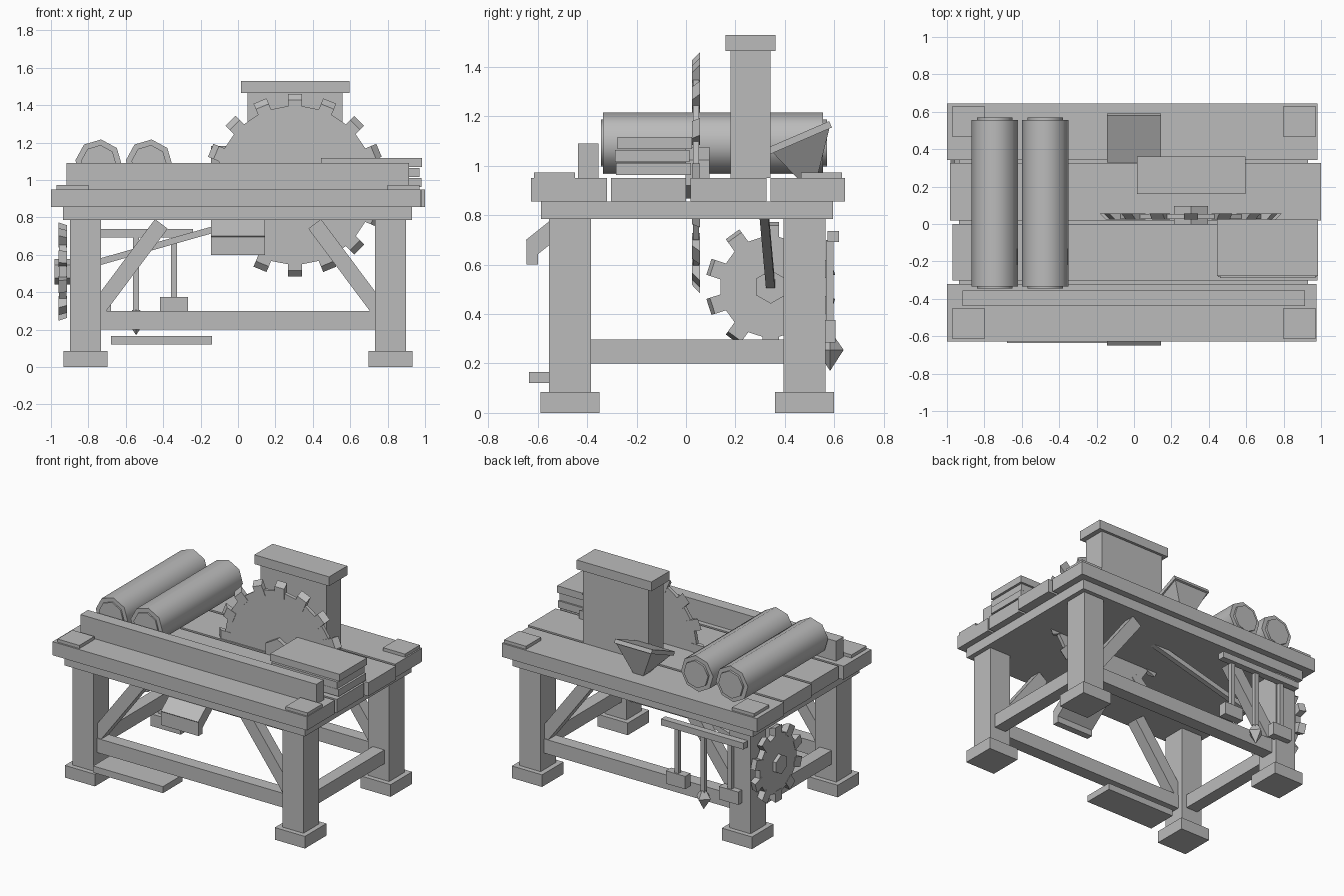
import bpy, bmesh, math
from mathutils import Vector, Matrix

cube = bpy.data.objects.get("Cube")
if cube:
    bpy.data.objects.remove(cube, do_unlink=True)

grey = bpy.data.materials.new("plain grey")
grey.use_nodes = True
COLOUR = (0.5, 0.5, 0.5, 1)
grey.diffuse_color = COLOUR
grey.node_tree.nodes["Principled BSDF"].inputs["Base Color"].default_value = COLOUR


def finish(name, bm):
    bmesh.ops.recalc_face_normals(bm, faces=bm.faces)
    mesh = bpy.data.meshes.new(name)
    bm.to_mesh(mesh)
    bm.free()
    mesh.materials.append(grey)
    obj = bpy.data.objects.new(name, mesh)
    bpy.context.collection.objects.link(obj)
    return obj


def box(name, x, y, z):
    """Box from its (low, high) range on each axis."""
    bm = bmesh.new()
    bmesh.ops.create_cube(bm, size=1)
    for v in bm.verts:
        v.co = [r[0] + (c + 0.5) * (r[1] - r[0]) for c, r in zip(v.co, (x, y, z))]
    return finish(name, bm)


def beam(name, a, b, width, depth):
    """Straight bar from a to b; depth is measured along y."""
    a, b = Vector(a), Vector(b)
    d = (b - a).normalized()
    side = Vector((0, 1, 0)) if abs(d.y) < 0.5 else Vector((1, 0, 0))
    side = (side - d * side.dot(d)).normalized()
    up = side.cross(d)
    bm = bmesh.new()
    bmesh.ops.create_cube(bm, size=1)
    for v in bm.verts:
        c = v.co.copy()
        v.co = (a + b) / 2 + d * c.x * (b - a).length + side * c.y * depth + up * c.z * width
    return finish(name, bm)


def prism(bm, sides, radius, low, high, turn=0.0, radius2=None):
    """Add a closed prism or cone along local z to a bmesh."""
    r2 = radius if radius2 is None else radius2
    m = Matrix.Translation((0, 0, (low + high) / 2)) @ Matrix.Rotation(turn, 4, 'Z')
    bmesh.ops.create_cone(bm, cap_ends=True, segments=sides, radius1=radius,
                          radius2=r2, depth=high - low, matrix=m)


def solid(bm, lower, upper):
    """Add a six-sided block joining two quads."""
    a = [bm.verts.new(p) for p in lower]
    b = [bm.verts.new(p) for p in upper]
    bm.faces.new(a)
    bm.faces.new(b)
    for i in range(4):
        j = (i + 1) % 4
        bm.faces.new((a[i], a[j], b[j], b[i]))


def toothed_wheel(name, radius, tip, thick, teeth, width, slope, hub, matrix):
    """Disc in local xy with sloped teeth and a six-sided hub (radius, low, high)."""
    bm = bmesh.new()
    prism(bm, teeth * 2, radius, 0, thick, math.pi / teeth / 2)
    prism(bm, 6, *hub)
    w = width / 2
    for i in range(teeth):
        turn = Matrix.Rotation(math.pi / 2 + 2 * math.pi * i / teeth, 3, 'Z')
        quads = []
        for r, z in ((tip, -0.003), (tip - slope, thick + 0.003)):
            quads.append([turn @ Vector(p) for p in
                          ((radius * 0.9, -w, z), (r, -w, z), (r, w, z), (radius * 0.9, w, z))])
        solid(bm, *quads)
    bm.transform(matrix)
    return finish(name, bm)


# Legs, feet, corner plates and diagonal braces
for sx, xn in ((-1, "right"), (1, "left")):
    for y, yn in ((-0.47, "front"), (0.48, "back")):
        tag = f"{yn}_{xn}"
        x = 0.815 * sx
        box("foot_" + tag, (x - 0.117, x + 0.117), (y - 0.119, y + 0.119), (0, 0.085))
        box("leg_" + tag, (x - 0.082, x + 0.082), (y - 0.085, y + 0.085), (0.085, 0.79))
        px, py = 0.885 * sx, -0.533 if y < 0 else 0.548
        box("corner_plate_" + tag, (px - 0.085, px + 0.085), (py - 0.083, py + 0.083), (0.95, 0.972))
        beam("brace_" + tag, (0.765 * sx, y, 0.29), (0.41 * sx, y, 0.765), 0.085, 0.08)
    box("side_stretcher_" + xn, (x - 0.045, x + 0.045), (-0.4, 0.41), (0.2, 0.297))
for y, yn in ((-0.47, "front"), (0.48, "back")):
    box("stretcher_" + yn, (-0.75, 0.75), (y - 0.045, y + 0.045), (0.2, 0.3))

# Table top
box("under_slab", (-0.935, 0.93), (-0.587, 0.595), (0.785, 0.855))
for i, (x0, x1, y0, y1) in enumerate(((-1, 0.975, -0.628, -0.32), (-0.97, 0.98, -0.303, 0),
                                      (-0.985, 1, 0.018, 0.325), (-1, 0.98, 0.343, 0.643))):
    box(f"plank_{i + 1}", (x0, x1), (y0, y1), (0.855, 0.95))
box("fence", (-0.917, 0.915), (-0.438, -0.355), (0.95, 1.09))

# Rollers with inset end caps
for i, x in enumerate((-0.745, -0.475)):
    bm = bmesh.new()
    prism(bm, 8, 0.125, -0.335, 0.555, math.radians(6))
    prism(bm, 8, 0.095, -0.345, 0.57, math.radians(6))
    bm.transform(Matrix.Translation((x, 0, 1.092)) @ Matrix.Rotation(-math.pi / 2, 4, 'X'))
    roller = finish(f"roller_{i + 1}", bm)
    for p in roller.data.polygons:
        p.use_smooth = len(p.vertices) == 4
    for e in roller.data.edges:
        e.use_edge_sharp = abs(roller.data.vertices[e.vertices[0]].co.y
                               - roller.data.vertices[e.vertices[1]].co.y) < 0.01

# Saw blade and side gear
toothed_wheel("saw_blade", 0.424, 0.487, 0.025, 16, 0.075, 0.032, (0.105, -0.042, 0.055),
              Matrix.Translation((0.304, 0.053, 0.972)) @ Matrix.Rotation(math.pi / 2, 4, 'X'))
toothed_wheel("side_gear", 0.205, 0.263, 0.04, 10, 0.068, 0.015, (0.068, -0.025, 0.08),
              Matrix.Translation((-0.957, 0.343, 0.51)) @ Matrix.Rotation(math.pi / 2, 4, 'Y')
              @ Matrix.Rotation(math.pi / 2, 4, 'Z'))
beam("drive_rod", (-0.94, 0.343, 0.505), (0.15, 0.315, 0.815), 0.035, 0.036)

# Stacked boards
for i, (x0, x1, y1) in enumerate(((0.45, 0.98, 0.02), (0.46, 0.97, 0.015), (0.443, 0.983, 0.025))):
    z = 0.962 + i * 0.053
    box(f"board_{i + 1}", (x0, x1), (y1 - 0.303, y1), (z, z + 0.049))

# Upright housing with cap
box("housing", (0.05, 0.56), (0.18, 0.343), (0.95, 1.465))
box("housing_cap", (0.015, 0.595), (0.16, 0.362), (1.465, 1.53))

# Feed hopper with tilted rim
bm = bmesh.new()
solid(bm, [(-0.04, 0.45, 0.95), (0.04, 0.45, 0.95), (0.04, 0.53, 0.95), (-0.04, 0.53, 0.95)],
      [(-0.135, 0.345, 1.06), (0.135, 0.345, 1.06), (0.135, 0.58, 1.15), (-0.135, 0.58, 1.15)])
finish("hopper", bm)
beam("hopper_rim", (0, 0.335, 1.06), (0, 0.585, 1.168), 0.028, 0.288)

# Front chute, lip and foot pedal
beam("chute", (0, -0.625, 0.67), (0, -0.45, 0.81), 0.075, 0.29)
box("chute_lip", (-0.145, 0.145), (-0.645, -0.598), (0.6, 0.695))
box("pedal", (-0.68, -0.138), (-0.635, -0.42), (0.12, 0.166))

# Rear rail with hanging tools
box("tool_rail", (-0.88, -0.24), (0.573, 0.62), (0.692, 0.737))
for i, x in enumerate((-0.755, -0.545, -0.343)):
    low = 0.29 if i == 1 else 0.36
    box(f"tool_handle_{i + 1}", (x - 0.016, x + 0.016), (0.567, 0.597), (low, 0.7))
    if i != 1:
        box(f"mallet_head_{i + 1}", (x - 0.075, x + 0.075), (0.548, 0.606), (0.285, 0.375))
bm = bmesh.new()
prism(bm, 4, 0.055, 0.255, 0.305, 0, 0.02)
prism(bm, 4, 0.0, 0.17, 0.255, 0, 0.055)
bm.transform(Matrix.Translation((-0.545, 0.583, 0)))
finish("plumb_bob", bm)
